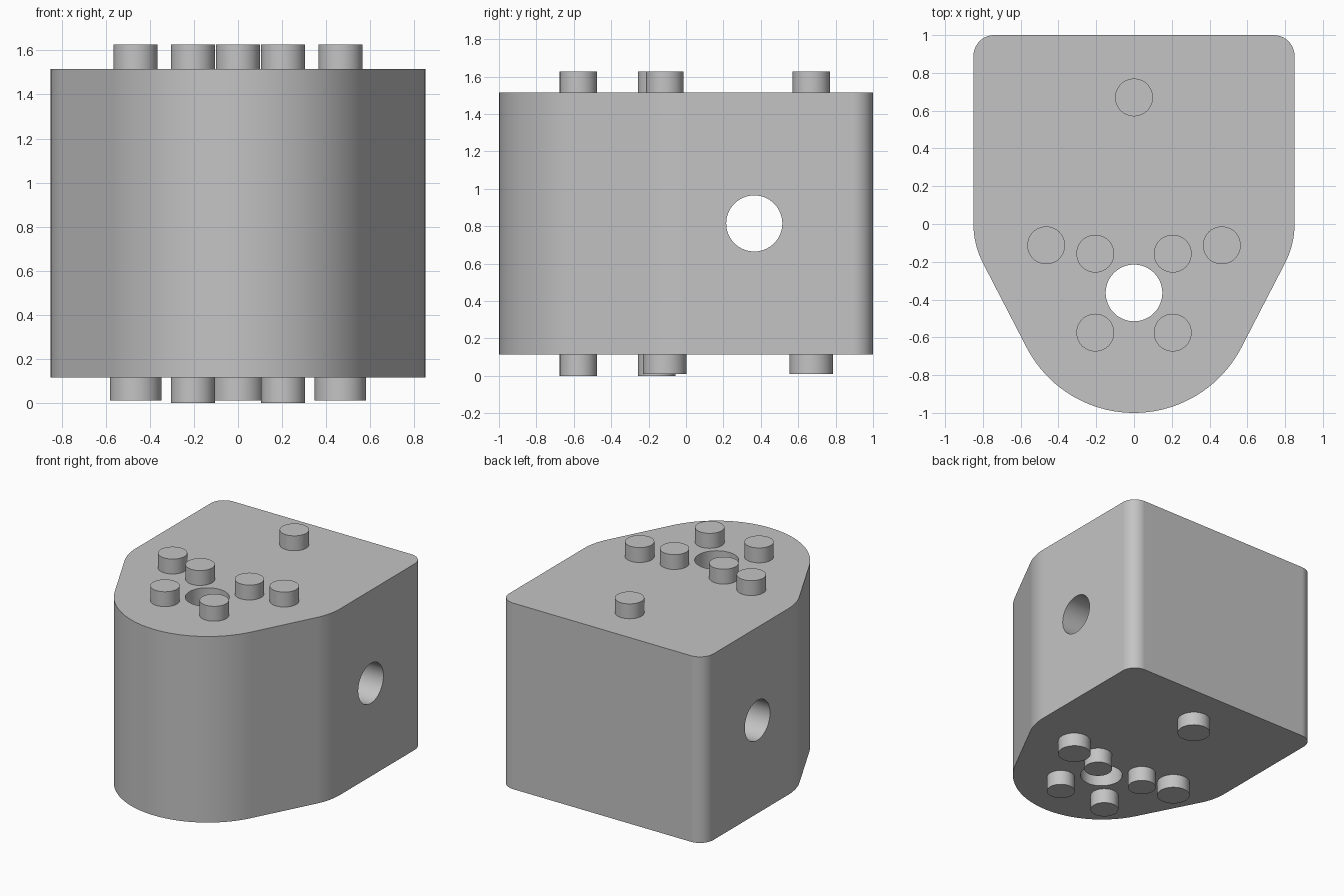
import bpy, bmesh
from math import sin, cos, radians, pi
from mathutils import Matrix

if "Cube" in bpy.data.objects:
    bpy.data.objects.remove(bpy.data.objects["Cube"])

BOTTOM, TOP = 0.115, 1.515

grey = bpy.data.materials.new("light grey")
grey.use_nodes = True
colour = (0.55, 0.55, 0.55, 1)
grey.diffuse_color = colour
grey.node_tree.nodes["Principled BSDF"].inputs["Base Color"].default_value = colour


def add_object(name, bm):
    bmesh.ops.recalc_face_normals(bm, faces=bm.faces)
    mesh = bpy.data.meshes.new(name)
    bm.to_mesh(mesh)
    bm.free()
    obj = bpy.data.objects.new(name, mesh)
    bpy.context.collection.objects.link(obj)
    mesh.materials.append(grey)
    return obj


def smooth(obj):
    bpy.ops.object.select_all(action="DESELECT")
    obj.select_set(True)
    bpy.context.view_layer.objects.active = obj
    bpy.ops.object.shade_smooth_by_angle(angle=radians(30))


def cylinder(name, radius, depth, matrix, segments=48):
    bm = bmesh.new()
    bmesh.ops.create_cone(bm, cap_ends=True, segments=segments, radius1=radius,
                          radius2=radius, depth=depth, matrix=matrix)
    return add_object(name, bm)


def arc(cx, cy, r, start, end, steps):
    angles = [radians(start + (end - start) * i / steps) for i in range(steps + 1)]
    return [(cx + r * cos(a), cy + r * sin(a)) for a in angles]


# Body: right half of the outline, mirrored, then extruded upwards
TAPER = -27.5
half = (arc(0, -0.36, 0.64, -90, TAPER, 20)        # rounded nose
        + arc(0.40, 0, 0.45, TAPER, 0, 8)          # shoulder
        + arc(0.74, 0.89, 0.11, 0, 90, 10))        # back corner
outline = half + [(-x, y) for x, y in reversed(half[1:])]
bm = bmesh.new()
base = bm.faces.new([bm.verts.new((x, y, BOTTOM)) for x, y in outline])
extruded = bmesh.ops.extrude_face_region(bm, geom=[base], use_keep_orig=True)
bmesh.ops.translate(bm, vec=(0, 0, TOP - BOTTOM),
                    verts=[v for v in extruded["geom"] if isinstance(v, bmesh.types.BMVert)])
body = add_object("body", bm)

# Holes: one upright at the front, one from side to side at the back
upright = Matrix.Translation((0, -0.365, 0.815))
across = Matrix.Translation((0, 0.365, 0.815)) @ Matrix.Rotation(pi / 2, 4, "Y")
bpy.context.view_layer.objects.active = body
for name, matrix in (("upright_hole_cutter", upright), ("cross_hole_cutter", across)):
    cutter = cylinder(name, 0.15, 3, matrix, 64)
    cutter.hide_render = True
    cut = body.modifiers.new(name, "BOOLEAN")
    cut.operation, cut.solver, cut.object = "DIFFERENCE", "EXACT", cutter
    bpy.ops.object.modifier_apply(modifier=cut.name)
    bpy.data.objects.remove(cutter)
smooth(body)
weighted = body.modifiers.new("flat sides", "WEIGHTED_NORMAL")
weighted.keep_sharp = True

# Pegs above and below: x, y, bottom radius, bottom end height
pegs = {
    "back": (0, 0.67, 0.117, 0.01),
    "outer": (0.465, -0.113, 0.117, 0.01),
    "inner": (0.205, -0.157, 0.10, 0),
    "front": (0.205, -0.575, 0.10, 0),
}
for name, (x, y, radius, low) in pegs.items():
    sides = [("centre", 0)] if x == 0 else [("left", x), ("right", -x)]
    for side, px in sides:
        for level, r, z0, z1 in (("top", 0.10, TOP, 1.627), ("bottom", radius, low, BOTTOM)):
            place = Matrix.Translation((px, y, (z0 + z1) / 2))
            smooth(cylinder(f"{name}_{level}_peg_{side}", r, z1 - z0, place))
